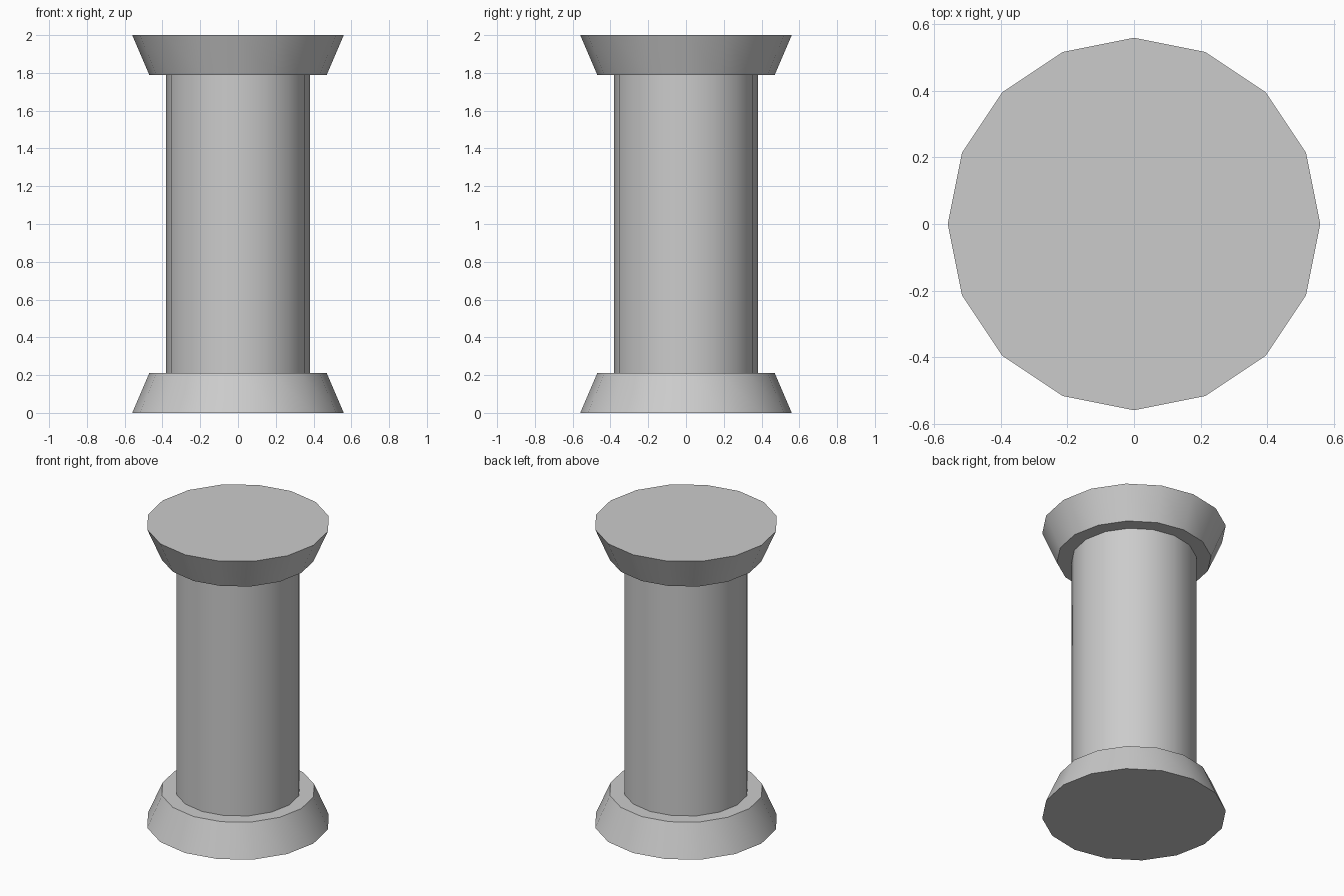
import bpy
import math

SIDES = 16
SHAFT_RADIUS, OUTER_RADIUS, INNER_RADIUS = 0.38, 0.56, 0.47
HEIGHT, FLARE_HEIGHT = 2.0, 0.21

cube = bpy.data.objects.get("Cube")
if cube:
    bpy.data.objects.remove(cube, do_unlink=True)

stone = bpy.data.materials.new("grey_stone")
stone.use_nodes = True
colour = (0.6, 0.6, 0.6, 1.0)
stone.diffuse_color = colour
stone.node_tree.nodes["Principled BSDF"].inputs["Base Color"].default_value = colour


def drum(name, bottom_radius, top_radius, bottom, top):
    """Closed tapered drum, smooth around its side and sharp at its rims."""
    bpy.ops.mesh.primitive_cone_add(
        vertices=SIDES, radius1=bottom_radius, radius2=top_radius,
        depth=top - bottom, location=(0, 0, (bottom + top) / 2))
    part = bpy.context.object
    part.name = name
    part.data.materials.append(stone)
    bpy.ops.object.shade_smooth_by_angle(angle=math.radians(35))
    return part


# Flared foot, straight shaft and mirrored flared capital
drum("base", OUTER_RADIUS, INNER_RADIUS, 0, FLARE_HEIGHT)
drum("shaft", SHAFT_RADIUS, SHAFT_RADIUS, FLARE_HEIGHT, HEIGHT - FLARE_HEIGHT)
drum("capital", INNER_RADIUS, OUTER_RADIUS, HEIGHT - FLARE_HEIGHT, HEIGHT)
